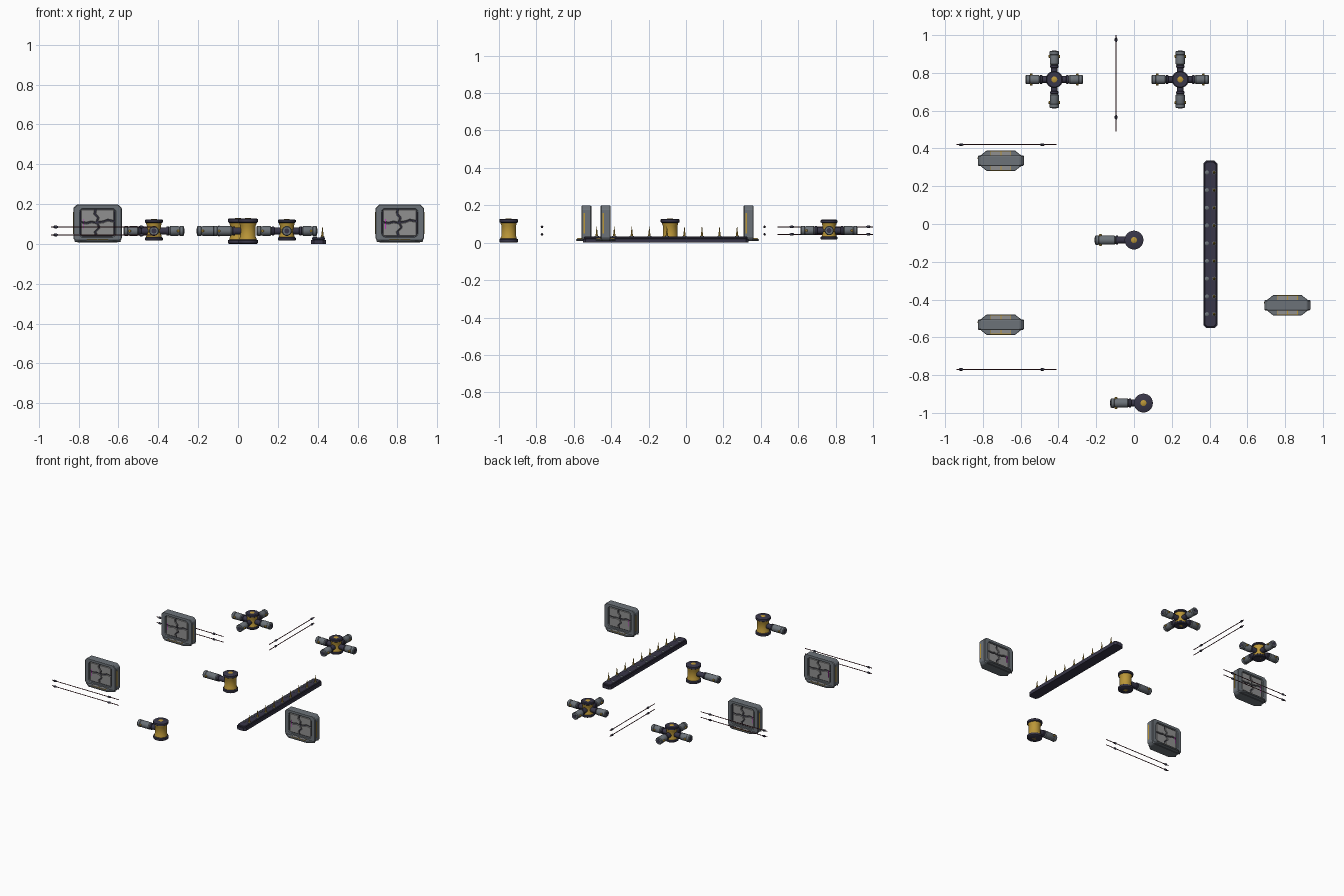
import bpy, bmesh, math
from mathutils import Matrix, Vector

if "Cube" in bpy.data.objects:
    bpy.data.objects.remove(bpy.data.objects["Cube"])


def mat(name, c):
    m = bpy.data.materials.new(name)
    m.diffuse_color = (*c, 1)
    m.use_nodes = True
    m.node_tree.nodes["Principled BSDF"].inputs["Base Color"].default_value = m.diffuse_color
    return m


STEEL = mat("steel", (0.15, 0.17, 0.19))
PLATE = mat("plate", (0.28, 0.28, 0.28))
DARK = mat("dark", (0.04, 0.037, 0.065))
GOLD = mat("gold", (0.50, 0.31, 0.04))
RED = mat("dark_red", (0.10, 0.02, 0.03))
PINK = mat("magenta", (0.5, 0.04, 0.5))


def finish(bm, name, m, M, bevel=0):
    bmesh.ops.recalc_face_normals(bm, faces=bm.faces)
    me = bpy.data.meshes.new(name)
    bm.to_mesh(me)
    bm.free()
    me.transform(M)
    me.materials.append(m)
    o = bpy.data.objects.new(name, me)
    bpy.context.collection.objects.link(o)
    if bevel:
        b = o.modifiers.new("bevel", 'BEVEL')
        b.width, b.segments = bevel, 1
    return o


def lathe(name, prof, m, M, n=24):
    """Revolve (radius, height) points around local z."""
    bm = bmesh.new()
    rings = [[bm.verts.new((r * math.cos(i * math.tau / n), r * math.sin(i * math.tau / n), h))
              for i in range(n)] for r, h in prof]
    for a, b in zip(rings, rings[1:]):
        for i in range(n):
            bm.faces.new((a[i], a[(i + 1) % n], b[(i + 1) % n], b[i]))
    bm.faces.new(rings[0])
    bm.faces.new(rings[-1])
    o = finish(bm, name, m, M)
    o.data.shade_smooth()
    o.data.set_sharp_from_angle(angle=math.radians(35))
    return o


def prism(name, pts, h0, h1, m, M, bevel=0, hole=None):
    """Extrude a 2D outline, optionally with a hole of matching point count."""
    bm = bmesh.new()
    lo, hi = ([bm.verts.new((x, y, h)) for x, y in pts] for h in (h0, h1))
    n = len(pts)
    if hole:
        li, hi2 = ([bm.verts.new((x, y, h)) for x, y in hole] for h in (h0, h1))
        pairs = ((lo, hi), (hi, hi2), (hi2, li), (li, lo))
    else:
        bm.faces.new(lo)
        bm.faces.new(hi)
        pairs = ((lo, hi),)
    for a, b in pairs:
        for i in range(n):
            bm.faces.new((a[i], a[(i + 1) % n], b[(i + 1) % n], b[i]))
    return finish(bm, name, m, M, bevel)


def rect(x0, x1, y0, y1):
    return [(x0, y0), (x1, y0), (x1, y1), (x0, y1)]


def octo(x0, x1, y0, y1, c):
    return [(x0 + c, y0), (x1 - c, y0), (x1, y0 + c), (x1, y1 - c),
            (x1 - c, y1), (x0 + c, y1), (x0, y1 - c), (x0, y0 + c)]


T = Matrix.Translation
RX = Matrix.Rotation(math.pi / 2, 4, 'X')   # local y becomes up, local z becomes -y
OUT = Matrix.Rotation(math.pi / 2, 4, 'Y')  # local z becomes +x


def barricade(x, y):
    base = T((x, y, 0))
    # bevelled frame around a dark core
    prism("barricade_frame", octo(-.122, .122, .008, .198, .018), -.027, .027, STEEL, base @ RX,
          .004, octo(-.088, .088, .036, .176, .012))
    prism("barricade_core", rect(-.09, .09, .034, .178), -.015, .015, DARK, base @ RX)
    # cracked armour plates on both faces
    plates = [
        [(-.083, .112), (-.055, .108), (-.03, .114), (-.008, .108), (.0, .13), (-.018, .15), (-.014, .172), (-.083, .172)],
        [(-.083, .04), (-.01, .04), (-.016, .06), (.006, .082), (-.004, .102), (-.03, .107), (-.055, .101), (-.083, .105)],
        [(-.003, .04), (.083, .04), (.083, .11), (.05, .116), (.03, .108), (.002, .104), (.013, .082), (-.008, .062)],
        [(.0, .111), (.03, .115), (.05, .123), (.083, .117), (.083, .172), (-.006, .172), (-.01, .152), (.007, .132)]]
    for side in (0, math.pi):
        S = base @ Matrix.Rotation(side, 4, 'Z')
        for p in plates:
            prism("barricade_plate", p, .013, .023, PLATE, S @ RX, .002)
        # tapered foot with raised blocks
        prism("barricade_foot", [(-.118, -.02), (-.075, -.054), (.075, -.054), (.118, -.02)],
              .01, .02, STEEL, S, .002)
        for a, b in ((-.052, -.003), (.003, .052)):
            prism("foot_block", rect(a, b, -.048, -.026), .02, .024, PLATE, S)
            prism("foot_trim", rect(a - .003, b + .003, -.051, -.025), .02, .0215, GOLD, S)
        # edge trim
        prism("edge_trim", rect(.1215, .1235, .05, .16), .008, .016, GOLD, S @ RX)
        prism("bottom_trim", rect(-.02, .02, .012, .018), .026, .0285, GOLD, S @ RX)
    prism("light_strip", rect(-.074, -.07, .075, .125), -.0245, .0245, PINK, base @ RX)


def arm(center, angle, neck, length):
    B = T(center) @ Matrix.Rotation(angle, 4, 'Z')
    A = B @ OUT
    lathe("arm_neck", [(.018, .03), (.018, neck - .016), (.023, neck - .014), (.023, neck - .004),
                       (.017, neck)], DARK, A, 16)
    lathe("arm_barrel", [(.019, neck - .002), (.024, neck + .004), (.024, length - .03), (.0225, length - .027),
                         (.0225, length - .023), (.025, length - .02), (.025, length - .005),
                         (.021, length)], STEEL, A, 20)
    lathe("arm_tip", [(.013, length - .002), (.013, length + .001)], DARK, A, 16)
    for s in (1, -1):
        lathe("arm_screw", [(.007, .02), (.007, .029), (.005, .031)], GOLD,
              B @ T((length - .03, 0, 0)) @ Matrix.Rotation(-s * math.pi / 2, 4, 'X'), 10)


def hub(x, y, z0, z1, r, cap):
    B = T((x, y, 0))
    lathe("hub_body", [(r * .86, z0 + .01), (r * .86, z0 + cap + .006), (r * .78, z0 + cap + .014),
                       (r * .78, z1 - cap - .014), (r * .86, z1 - cap - .006), (r * .86, z1 - .01)], GOLD, B)
    for a, b in ((z0, z0 + cap), (z1 - cap, z1)):
        lathe("hub_cap", [(r * .88, a), (r, a + .004), (r, b - .004), (r * .88, b)], DARK, B)
    lathe("hub_pin", [(.014, z0 - .0), (.016, z0 + .003), (.016, z1), (.013, z1 + .002)], GOLD, B, 16)


def tripwire(start, end, z):
    a, b = Vector((*start, z)), Vector((*end, z))
    d = b - a
    M = T(a) @ d.to_track_quat('Z', 'Y').to_matrix().to_4x4()
    L = d.length
    lathe("wire", [(.0025, 0), (.0025, L)], RED, M, 8)
    for t in (.025, L - .075):
        lathe("wire_knob", [(.003, t - .012), (.007, t - .007), (.007, t + .005), (.003, t + .012)], DARK, M, 10)


for p in ((-.705, .335), (-.705, -.533), (.812, -.43)):
    barricade(*p)

# four-armed connectors
for cx in (-.422, .245):
    hub(cx, .765, .016, .123, .045, .018)
    for k in range(4):
        arm((cx, .765, .065), k * math.pi / 2, .078, .152)

# single-armed posts
for cx, cy, neck, length in ((0, -.085, .1, .207), (.05, -.948, .08, .175)):
    hub(cx, cy, 0, .128, .05, .022)
    arm((cx, cy, .065), math.pi, neck, length)

# paired tripwires
for z in (.085, .045):
    for y in (.42, -.77):
        tripwire((-.94, y), (-.41, y), z)
    tripwire((-.095, 1.0), (-.095, .49), z)

# spike strip
prism("strip_base", octo(.367, .441, -.55, .335, .014), 0, .02, DARK, Matrix())
prism("strip_top", octo(.372, .436, -.545, .33, .013), .02, .032, DARK, Matrix(), .003)
for i in range(9):
    y = .273 - i * .0938
    for x in (.386, .424):
        lathe("spike_socket", [(.011, .03), (.011, .035), (.008, .037)], STEEL, T((x, y, 0)), 12)
    lathe("spike", [(.0075, .035), (.005, .05), (.0008, .087)], GOLD, T((.424, y, 0)), 10)
